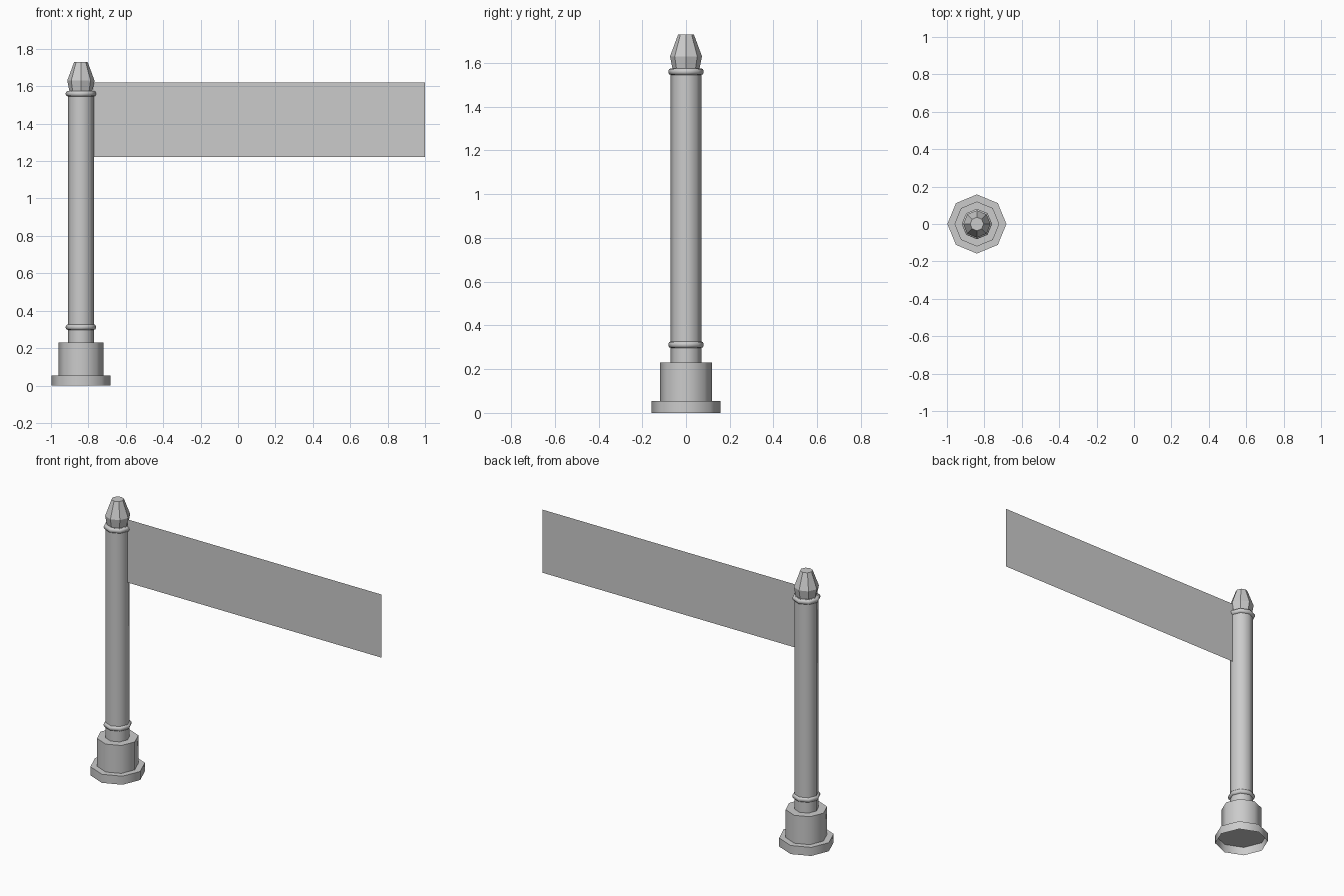
import bpy, bmesh, math

if "Cube" in bpy.data.objects:
    bpy.data.objects.remove(bpy.data.objects["Cube"])

POST_X = -0.84
SIDES = 8


def lathe(name, profile, cap_top=False, smooth=True):
    """Eight-sided turned part from (radius, z) points, bottom to top."""
    bm = bmesh.new()
    rings = []
    for r, z in profile:
        rings.append([bm.verts.new((r * math.cos(2 * math.pi * i / SIDES),
                                    r * math.sin(2 * math.pi * i / SIDES), z))
                      for i in range(SIDES)])
    for a, b in zip(rings, rings[1:]):
        for i in range(SIDES):
            j = (i + 1) % SIDES
            bm.faces.new((a[i], a[j], b[j], b[i]))
    if cap_top:
        bm.faces.new(rings[-1])
    return finish(name, bm, smooth, (POST_X, 0, 0))


def finish(name, bm, smooth, location=(0, 0, 0)):
    mesh = bpy.data.meshes.new(name)
    bm.to_mesh(mesh)
    bm.free()
    obj = bpy.data.objects.new(name, mesh)
    obj.location = location
    bpy.context.collection.objects.link(obj)
    if smooth:
        bpy.ops.object.select_all(action='DESELECT')
        obj.select_set(True)
        bpy.context.view_layer.objects.active = obj
        bpy.ops.object.shade_smooth_by_angle(angle=math.radians(50))
    return obj


# Stepped base, open underneath
lathe("base_plate", [(0.158, 0), (0.158, 0.054)], cap_top=True)
lathe("base_drum", [(0.12, 0.054), (0.12, 0.23)], cap_top=True)

# Post shaft
lathe("post", [(0.07, 0.23), (0.07, 1.575)], cap_top=True)

# Collars near both ends of the shaft
for name, z in (("lower_collar", 0.312), ("upper_collar", 1.56)):
    lathe(name, [(0.068, z - 0.015), (0.077, z - 0.012), (0.081, z - 0.004),
                 (0.081, z + 0.004), (0.077, z + 0.012), (0.068, z + 0.015)])

# Faceted finial
lathe("finial", [(0.062, 1.575), (0.073, 1.63), (0.036, 1.73)],
      cap_top=True, smooth=False)

# Thin sign panel
bm = bmesh.new()
bm.faces.new([bm.verts.new((x, 0, z)) for x, z in
              ((-0.772, 1.222), (1.0, 1.222), (1.0, 1.62), (-0.772, 1.62))])
finish("sign_panel", bm, False)
